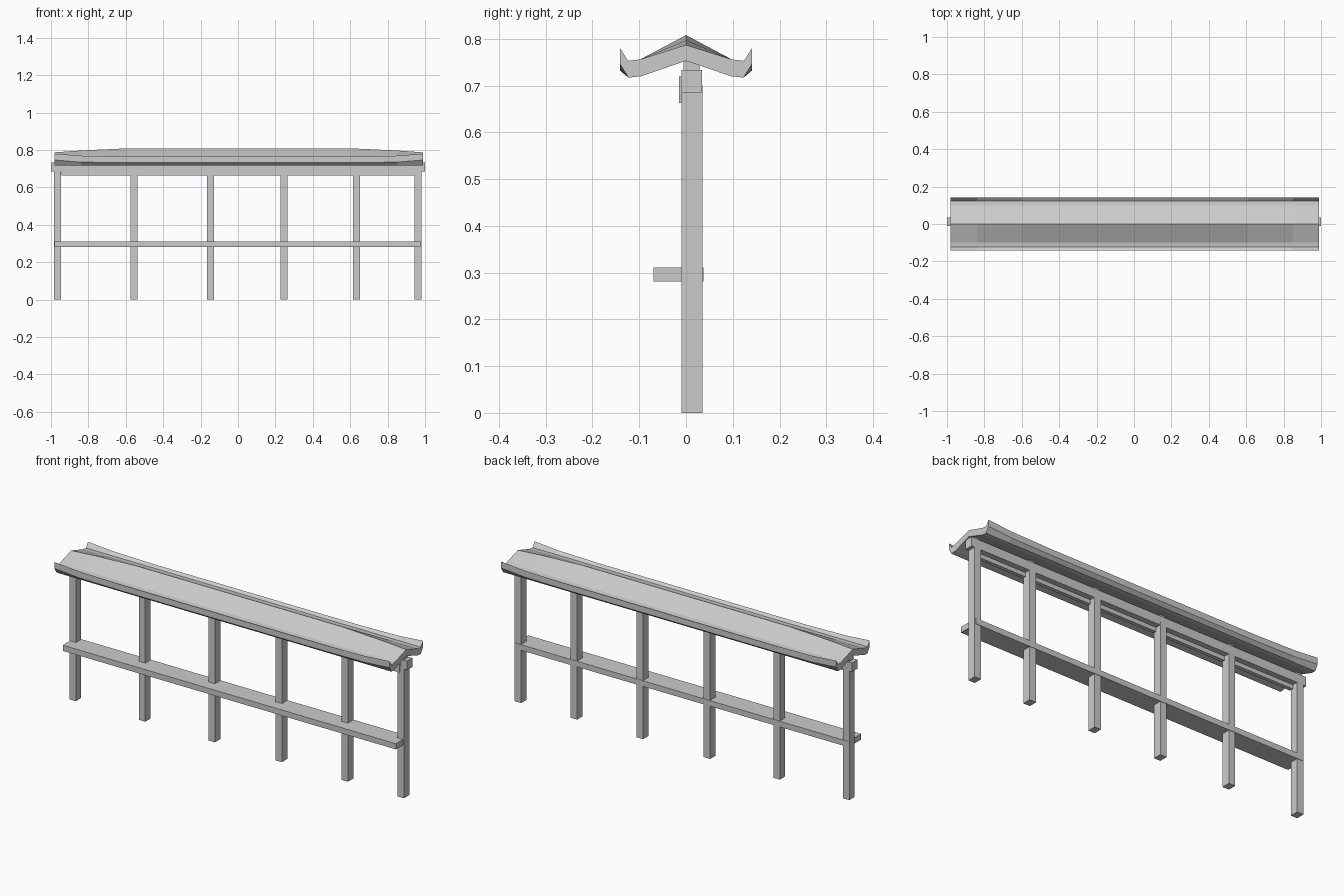
import bpy, bmesh

if "Cube" in bpy.data.objects:
    bpy.data.objects.remove(bpy.data.objects["Cube"])

wood = bpy.data.materials.new("plain grey")
wood.diffuse_color = (0.6, 0.6, 0.6, 1)
wood.use_nodes = True
wood.node_tree.nodes["Principled BSDF"].inputs["Base Color"].default_value = wood.diffuse_color


def make(name, bm):
    bmesh.ops.recalc_face_normals(bm, faces=bm.faces[:])
    me = bpy.data.meshes.new(name)
    bm.to_mesh(me)
    bm.free()
    me.materials.append(wood)
    ob = bpy.data.objects.new(name, me)
    bpy.context.collection.objects.link(ob)
    return ob


def box(name, x0, x1, y0, y1, z0, z1):
    bm = bmesh.new()
    bmesh.ops.create_cube(bm, size=1)
    for v in bm.verts:
        v.co = ((x0 + x1) / 2 + v.co.x * (x1 - x0),
                (y0 + y1) / 2 + v.co.y * (y1 - y0),
                (z0 + z1) / 2 + v.co.z * (z1 - z0))
    return make(name, bm)


# Posts with small blocks carrying the roof
for i, x in enumerate((-0.965, -0.557, -0.147, 0.246, 0.634, 0.963), 1):
    box(f"post_{i}", x - 0.019, x + 0.019, -0.01, 0.035, 0, 0.70)
    box(f"roof_block_{i}", x - 0.015, x + 0.015, -0.005, 0.029, 0.70, 0.752)

# Long beams and rail shelf
box("top_beam", -1, 1, -0.0095, 0.0345, 0.685, 0.733)
box("front_beam", -0.945, 0.96, -0.015, 0.005, 0.663, 0.719)
box("shelf_rail", -0.98, 0.976, -0.07, 0.037, 0.281, 0.311)

# Roof shell: (x, ridge top, tip top, tip bottom) per cross-section
sections = [(-0.98, 0.787, 0.780, 0.746), (-0.84, 0.797, 0.769, 0.735),
            (-0.6, 0.808, 0.764, 0.732), (0.61, 0.808, 0.764, 0.732),
            (0.85, 0.797, 0.769, 0.735), (0.988, 0.787, 0.780, 0.746)]
bm = bmesh.new()
rings = []
for x, ridge, tip, tip_low in sections:
    top = [(-0.141, tip), (-0.124, 0.753), (-0.098, 0.756)]
    low = [(-0.141, tip_low), (-0.123, 0.717), (-0.096, 0.720)]
    prof = (top + [(0, ridge)] + [(-y, z) for y, z in reversed(top)]
            + [(-y, z) for y, z in low] + [(0, 0.753)] + list(reversed(low)))
    rings.append([bm.verts.new((x, y, z)) for y, z in prof])
n = len(rings[0])
for a, b in zip(rings, rings[1:]):
    for i in range(n):
        j = (i + 1) % n
        bm.faces.new((a[i], a[j], b[j], b[i]))
bm.faces.new(rings[0])
bm.faces.new(rings[-1])
make("roof", bm)
